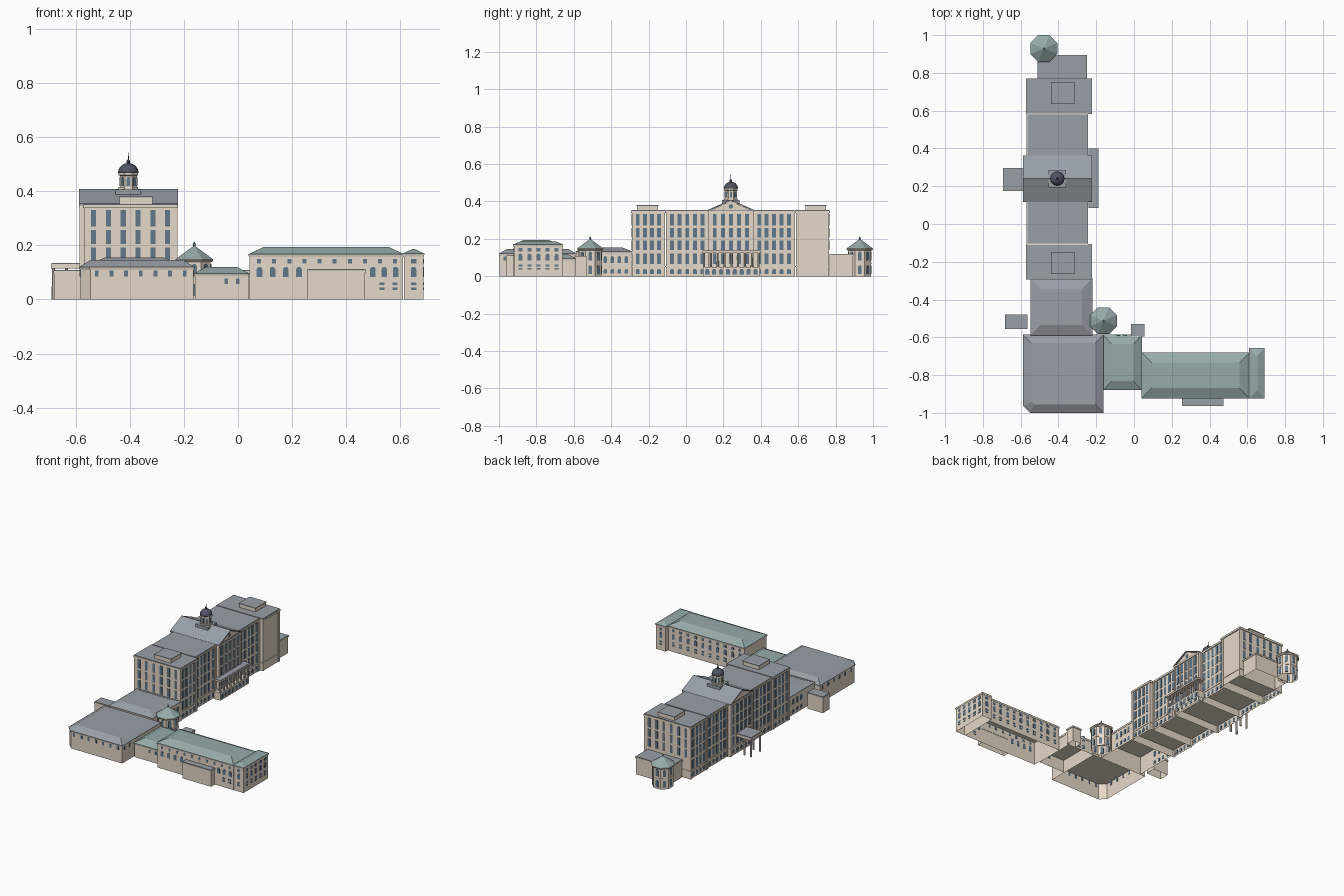
import bpy, bmesh
from math import sin, cos, pi, hypot

if "Cube" in bpy.data.objects:
    bpy.data.objects.remove(bpy.data.objects["Cube"])


def material(name, r, g, b):
    m = bpy.data.materials.new(name)
    m.diffuse_color = (r, g, b, 1)
    m.use_nodes = True
    m.node_tree.nodes["Principled BSDF"].inputs["Base Color"].default_value = m.diffuse_color
    return m


STONE = material("stone", 0.78, 0.69, 0.58)
TRIM = material("trim", 0.80, 0.71, 0.60)
SLATE = material("slate_roof", 0.32, 0.35, 0.39)
COPPER = material("green_roof", 0.31, 0.41, 0.40)
GLASS = material("glass", 0.12, 0.19, 0.26)
DARK = material("dark_dome", 0.08, 0.09, 0.13)


def finish(name, bm, mat, smooth=False):
    bmesh.ops.recalc_face_normals(bm, faces=bm.faces)
    me = bpy.data.meshes.new(name)
    bm.to_mesh(me)
    bm.free()
    me.materials.append(mat)
    for p in me.polygons:
        p.use_smooth = smooth
    ob = bpy.data.objects.new(name, me)
    bpy.context.collection.objects.link(ob)
    return ob


def add_loft(bm, loops):
    # skins a stack of loops; walls standing on the ground stay open underneath
    rings = [[bm.verts.new(p) for p in lp] for lp in loops]
    n = len(rings[0])
    for a, b in zip(rings, rings[1:]):
        for i in range(n):
            bm.faces.new((a[i], a[(i + 1) % n], b[(i + 1) % n], b[i]))
    if any(p[2] > 0.0005 for p in loops[0]):
        bm.faces.new(rings[0][::-1])
    bm.faces.new(rings[-1])


def loft(name, loops, mat, smooth=False):
    bm = bmesh.new()
    add_loft(bm, loops)
    return finish(name, bm, mat, smooth)


def rect(r, z, ix=0.0, iy=None, ch=0.0):
    # rectangle inset by ix / iy, with an optional cut at its front left corner
    iy = ix if iy is None else iy
    x0, x1, y0, y1 = r[0] + ix, r[1] - ix, r[2] + iy, r[3] - iy
    first = [(x0, y0 + ch), (x0 + ch, y0)] if ch else [(x0, y0)]
    return [(x, y, z) for x, y in first + [(x1, y0), (x1, y1), (x0, y1)]]


def ring(x, y, z, r, n, turn=0.0):
    return [(x + r * cos(2 * pi * i / n + turn), y + r * sin(2 * pi * i / n + turn), z) for i in range(n)]


def lathe(name, x, y, prof, n, mat, turn=0.0, smooth=False):
    return loft(name, [ring(x, y, z, r, n, turn) for r, z in prof], mat, smooth)


def box(name, r, z0, z1, mat, inset=0.0):
    return loft(name, [rect(r, z0, inset), rect(r, z1, inset)], mat)


def windows(bm, p0, p1, n, rows, w):
    # n columns along a wall running counterclockwise; rows are (bottom, top, arched)
    dx, dy = p1[0] - p0[0], p1[1] - p0[1]
    L = hypot(dx, dy)
    dx, dy = dx / L, dy / L
    for i in range(n):
        c = (i + 0.5) / n * L
        for z0, z1, arch in rows:
            h = w / 2
            pts = [(-h, z0), (h, z0)]
            if arch:
                pts += [(h * cos(a * pi / 6), z1 - h + h * sin(a * pi / 6)) for a in range(7)]
            else:
                pts += [(h, z1), (-h, z1)]
            add_loft(bm, [[(p0[0] + dx * (c + u) + dy * o, p0[1] + dy * (c + u) - dx * o, z)
                           for u, z in pts] for o in (-0.002, 0.002)])


# Main block: five sections in a row
FLOORS = [(0.012, 0.040, True), (0.066, 0.122, False), (0.140, 0.192, False),
          (0.206, 0.258, False), (0.271, 0.332, False)]
SECTIONS = [("south_pavilion", (-0.573, -0.222, -0.295, -0.107), 4),
            ("south_wing", (-0.568, -0.243, -0.107, 0.12), 5),
            ("centre_block", (-0.588, -0.223, 0.12, 0.36), 5),
            ("north_wing", (-0.568, -0.243, 0.36, 0.582), 5),
            ("north_pavilion", (-0.573, -0.222, 0.582, 0.77), 4)]
glass = bmesh.new()
piers = bmesh.new()
for name, r, n in SECTIONS:
    iy = 0.006 if "pav" in name else 0
    w = (r[0] + 0.006, r[1] - 0.006, r[2] + iy, r[3] - iy)
    box(name + "_walls", w, 0, 0.345, STONE)
    box(name + "_base_course", w, 0.050, 0.056, TRIM, -0.003)
    box(name + "_cornice", r, 0.338, 0.350, TRIM)
    box(name + "_roof", r, 0.350, 0.354, SLATE, 0.003)
    if name != "north_pavilion":
        windows(glass, (w[1], w[2] + 0.012), (w[1], w[3] - 0.012), n, FLOORS, 0.021)
    windows(glass, (w[0], w[3] - 0.012), (w[0], w[2] + 0.012), n, FLOORS, 0.021)
    for y in (w[2] + 0.006, w[3] - 0.006):
        for x in (w[0], w[1]):
            q = (x - 0.004, x + 0.004, y - 0.006, y + 0.006)
            add_loft(piers, [rect(q, 0), rect(q, 0.34)])
    if "pav" in name:
        yc = 0.694 if "north" in name else -0.206
        box(name + "_roof_box", (-0.438, -0.317, yc - 0.055, yc + 0.055), 0.352, 0.377, STONE)
        box(name + "_roof_box_cap", (-0.440, -0.314, yc - 0.058, yc + 0.058), 0.377, 0.382, SLATE)
windows(glass, (-0.562, -0.289), (-0.233, -0.289), 6, FLOORS[2:], 0.019)
windows(glass, (-0.233, 0.764), (-0.562, 0.764), 6, FLOORS[2:], 0.019)
for i in range(1, 5):
    q = (-0.232, -0.225, 0.132 + 0.0432 * i - 0.004, 0.132 + 0.0432 * i + 0.004)
    add_loft(piers, [rect(q, 0.05), rect(q, 0.34)])
finish("corner_piers", piers, TRIM)


# Central gable with pediment faces
def gable(name, x0, x1, pts, mat):
    return loft(name, [[(x, 0.24 + y, z) for y, z in pts] for x in (x0, x1)], mat)


gable("pediment", -0.581, -0.231, [(-0.118, 0.348), (0.118, 0.348), (0, 0.403)], STONE)
gable("gable_roof", -0.588, -0.223, [(-0.123, 0.348), (0, 0.403), (0.123, 0.348), (0.123, 0.355),
                                    (0, 0.410), (-0.123, 0.355)], SLATE)
loft("pediment_window", [[(x, 0.24 + 0.012 * cos(i * pi / 6), 0.374 + 0.012 * sin(i * pi / 6))
                          for i in range(12)] for x in (-0.232, -0.229)], GLASS)

# Cupola
CX, CY, T8 = -0.406, 0.24, pi / 8
box("cupola_plinth", (CX - 0.047, CX + 0.047, CY - 0.047, CY + 0.047), 0.385, 0.408, SLATE)
lathe("cupola_drum", CX, CY, [(0.039, 0.405), (0.039, 0.416), (0.034, 0.416), (0.034, 0.458),
                              (0.039, 0.460), (0.039, 0.468)], 8, TRIM, T8)
oct8 = ring(CX, CY, 0, 0.034, 8, T8)
for i in range(8):
    windows(glass, oct8[i], oct8[(i + 1) % 8], 1, [(0.42, 0.454, True)], 0.012)
lathe("cupola_dome", CX, CY, [(0.037 * cos(a * pi / 14) + 0.001, 0.468 + 0.037 * sin(a * pi / 14))
                              for a in range(8)], 20, DARK, smooth=True)
lathe("cupola_spire", CX, CY, [(0.007, 0.502), (0.007, 0.513), (0.002, 0.518), (0.001, 0.545)], 8, DARK)

# Entrance porches on both long sides
box("east_porch_base", (-0.24, -0.194, 0.09, 0.395), 0, 0.05, STONE)
windows(glass, (-0.194, 0.095), (-0.194, 0.39), 8, [(0.01, 0.04, True)], 0.022)
box("east_porch_beam", (-0.24, -0.187, 0.085, 0.40), 0.125, 0.135, TRIM)
box("east_porch_roof", (-0.24, -0.187, 0.085, 0.40), 0.135, 0.138, SLATE, 0.002)
for i in range(9):
    lathe("east_porch_column", -0.199, 0.097 + i * 0.0364, [(0.006, 0.05), (0.005, 0.126)], 10, TRIM)
box("west_porch_roof", (-0.693, -0.58, 0.176, 0.296), 0.115, 0.131, TRIM)
box("west_porch_deck", (-0.693, -0.58, 0.176, 0.296), 0.131, 0.135, SLATE, 0.002)
for x in (-0.683, -0.635):
    for y in (0.188, 0.284):
        lathe("west_porch_post", x, y, [(0.007, 0), (0.006, 0.116)], 10, TRIM)

# Octagonal towers
for name, x, y in (("north", -0.477, 0.929), ("south", -0.162, -0.512)):
    lathe(name + "_tower_walls", x, y, [(0.066, 0), (0.066, 0.146)], 8, STONE, T8)
    lathe(name + "_tower_band", x, y, [(0.068, 0.066), (0.068, 0.073)], 8, TRIM, T8)
    lathe(name + "_tower_eave", x, y, [(0.07, 0.138), (0.076, 0.144), (0.076, 0.148)], 8, TRIM, T8)
    lathe(name + "_tower_roof", x, y, [(0.077, 0.148), (0.003, 0.198)], 8, COPPER, T8)
    lathe(name + "_tower_finial", x, y, [(0.003, 0.196), (0.006, 0.204), (0.001, 0.214)], 8, COPPER)
    o = ring(x, y, 0, 0.066, 8, T8)
    for i in range(8):
        windows(glass, o[i], o[(i + 1) % 8], 1, [(0.012, 0.058, True), (0.085, 0.132, True)], 0.02)


# Low hipped buildings: footprint at the eaves, wall top, ridge height, roof insets
def hipped(name, r, zw, zr, ix, iy, mat, ch=0.0):
    loft(name + "_walls", [rect(r, 0, 0.004, ch=ch), rect(r, zw, 0.004, ch=ch)], STONE)
    loft(name + "_eave", [rect(r, zw - 0.008, 0.002, ch=ch), rect(r, zw, ch=ch)], TRIM)
    loft(name + "_roof", [rect(r, zw, ch=ch), rect(r, zw + 0.003, ch=ch),
                          rect(r, zr, ix, iy, ch * 0.4)], mat)


hipped("corner_block", (-0.588, -0.161, -1.0, -0.586), 0.118, 0.147, 0.045, 0.045, SLATE, 0.038)
hipped("south_link", (-0.549, -0.22, -0.59, -0.288), 0.13, 0.155, 0.055, 0.055, SLATE)
hipped("green_link", (-0.163, 0.042, -0.88, -0.586), 0.093, 0.12, 0.045, 0.05, COPPER)
hipped("east_wing", (0.039, 0.614, -0.924, -0.679), 0.165, 0.194, 0.055, 0.055, COPPER)
hipped("east_pavilion", (0.61, 0.69, -0.924, -0.657), 0.167, 0.187, 0.036, 0.04, COPPER)

# Windows of the low buildings
low = [(0.085, 0.107, False)]
windows(glass, (-0.55, -0.996), (-0.17, -0.996), 7, low, 0.014)
windows(glass, (-0.165, -0.996), (-0.165, -0.89), 2, low, 0.014)
windows(glass, (-0.584, -0.59), (-0.584, -0.95), 6, low, 0.014)
link = [(0.015, 0.04, True), (0.07, 0.108, True)]
windows(glass, (-0.224, -0.45), (-0.224, -0.30), 4, link, 0.018)
windows(glass, (-0.545, -0.30), (-0.545, -0.47), 4, link, 0.018)
windows(glass, (-0.065, -0.876), (0.02, -0.876), 2, [(0.058, 0.077, False)], 0.014)
windows(glass, (-0.03, -0.59), (-0.10, -0.59), 2, link, 0.018)
top, mid = [(0.133, 0.15, False)], [(0.084, 0.121, True)]
small = [(0.036, 0.045, False), (0.053, 0.063, False)]
windows(glass, (0.05, -0.92), (0.61, -0.92), 10, top, 0.015)
windows(glass, (0.055, -0.92), (0.25, -0.92), 4, mid, 0.021)
windows(glass, (0.478, -0.92), (0.605, -0.92), 3, mid, 0.021)
windows(glass, (0.51, -0.92), (0.605, -0.92), 2, small, 0.018)
windows(glass, (0.60, -0.683), (0.05, -0.683), 10, top + mid + small, 0.02)
windows(glass, (0.62, -0.92), (0.68, -0.92), 1, top + mid + small, 0.02)
windows(glass, (0.686, -0.91), (0.686, -0.667), 5, top + mid + small, 0.021)
windows(glass, (0.68, -0.661), (0.62, -0.661), 1, top + mid + small, 0.02)
finish("window_panes", glass, GLASS)

# Flat-roofed annexes
for name, r, h in (("north_annex", (-0.512, -0.248, 0.765, 0.895), 0.116),
                   ("west_annex", (-0.684, -0.565, -0.555, -0.48), 0.106),
                   ("north_stair_box", (-0.017, 0.056, -0.595, -0.53), 0.105),
                   ("front_porch", (0.255, 0.474, -0.963, -0.918), 0.108)):
    box(name + "_walls", r, 0, h, STONE, 0.003)
    box(name + "_cornice", r, h - 0.008, h, TRIM)
    box(name + "_roof", r, h, h + 0.004, SLATE, 0.002)
